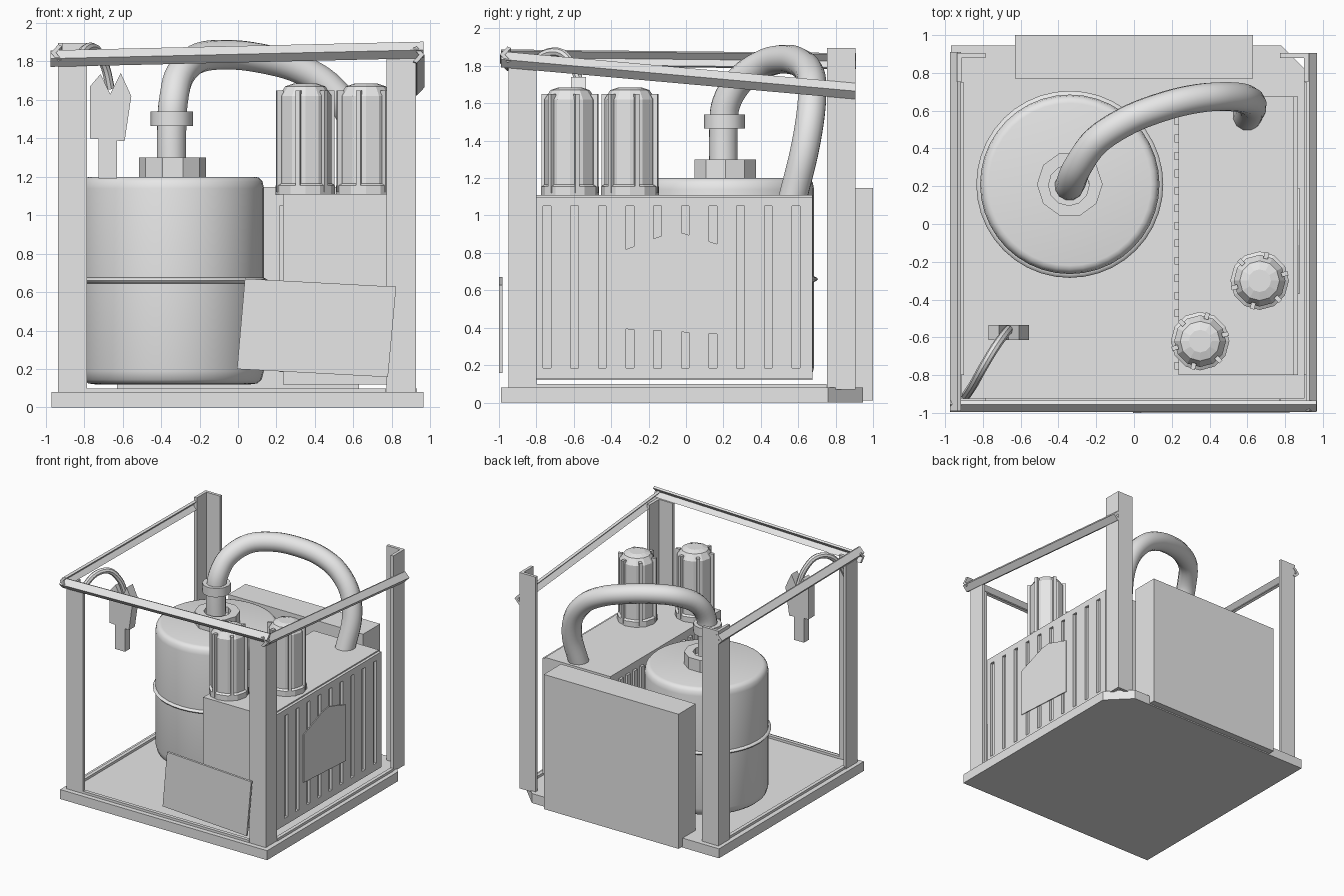
import bpy, bmesh, math
from mathutils import Vector

if "Cube" in bpy.data.objects:
    bpy.data.objects.remove(bpy.data.objects["Cube"])

grey = bpy.data.materials.new("plain grey")
grey.diffuse_color = (0.8, 0.8, 0.8, 1)
grey.use_nodes = True
grey.node_tree.nodes["Principled BSDF"].inputs["Base Color"].default_value = grey.diffuse_color


def finish(name, bm, smooth=False):
    bmesh.ops.recalc_face_normals(bm, faces=bm.faces)
    me = bpy.data.meshes.new(name)
    bm.to_mesh(me)
    bm.free()
    ob = bpy.data.objects.new(name, me)
    bpy.context.collection.objects.link(ob)
    me.materials.append(grey)
    if smooth:
        bpy.ops.object.select_all(action='DESELECT')
        ob.select_set(True)
        bpy.context.view_layer.objects.active = ob
        bpy.ops.object.shade_smooth_by_angle(angle=math.radians(35))
    return ob


def add_prism(bm, start, end):
    """Join two matching outlines into a closed solid."""
    a = [bm.verts.new(p) for p in start]
    b = [bm.verts.new(p) for p in end]
    n = len(a)
    bm.faces.new(a)
    bm.faces.new(b)
    for i in range(n):
        bm.faces.new((a[i], a[(i + 1) % n], b[(i + 1) % n], b[i]))


def prism(name, pts, axis, lo, hi):
    place = {'x': lambda u, v, w: (w, u, v), 'y': lambda u, v, w: (u, w, v),
             'z': lambda u, v, w: (u, v, w)}[axis]
    bm = bmesh.new()
    add_prism(bm, [place(u, v, lo) for u, v in pts], [place(u, v, hi) for u, v in pts])
    return finish(name, bm)


def boxes(name, items):
    bm = bmesh.new()
    for x0, x1, y0, y1, z0, z1 in items:
        ring = [(x0, y0), (x1, y0), (x1, y1), (x0, y1)]
        add_prism(bm, [(x, y, z0) for x, y in ring], [(x, y, z1) for x, y in ring])
    return finish(name, bm)


def lathe(name, profile, cx, cy, sides, smooth=False):
    """Revolve (radius, height) points about a vertical axis."""
    bm = bmesh.new()
    rings = []
    for r, z in profile:
        rings.append([bm.verts.new((cx + r * math.cos(2 * math.pi * i / sides),
                                    cy + r * math.sin(2 * math.pi * i / sides), z))
                      for i in range(sides)])
    for a, b in zip(rings, rings[1:]):
        for i in range(sides):
            j = (i + 1) % sides
            bm.faces.new((a[i], a[j], b[j], b[i]))
    bm.faces.new(rings[0])
    bm.faces.new(rings[-1])
    return finish(name, bm, smooth)


def tube(name, path, radius, sides=12, steps=5):
    """Sweep a circle along a smooth path."""
    p = [Vector(q) for q in path]
    p = [2 * p[0] - p[1]] + p + [2 * p[-1] - p[-2]]
    pts = []
    for i in range(1, len(p) - 2):
        a, b, c, d = p[i - 1:i + 3]
        for s in range(steps):
            t = s / steps
            pts.append(0.5 * (2 * b + (c - a) * t + (2 * a - 5 * b + 4 * c - d) * t * t
                              + (3 * b - a - 3 * c + d) * t ** 3))
    pts.append(p[-2])
    bm = bmesh.new()
    rings = []
    normal = Vector((1, 0.3, 0))
    for i, q in enumerate(pts):
        tan = (pts[min(i + 1, len(pts) - 1)] - pts[max(i - 1, 0)]).normalized()
        normal = (normal - tan * normal.dot(tan)).normalized()
        side = tan.cross(normal)
        rings.append([bm.verts.new(q + radius * (math.cos(2 * math.pi * k / sides) * normal
                                                 + math.sin(2 * math.pi * k / sides) * side))
                      for k in range(sides)])
    for a, b in zip(rings, rings[1:]):
        for k in range(sides):
            m = (k + 1) % sides
            bm.faces.new((a[k], a[m], b[m], b[k]))
    bm.faces.new(rings[0])
    bm.faces.new(rings[-1])
    return finish(name, bm, True)


# Base slab with one clipped corner, and low strips inside its edges
prism("base", [(-.97, -.99), (.965, -.99), (.965, .76), (.78, .945), (-.97, .945)], 'z', 0, .08)
boxes("base_strips", [(-.79, .77, -.95, -.92, .08, .1), (-.93, -.90, -.8, .75, .08, .1),
                      (.90, .93, -.8, .75, .08, .1)])

# Corner posts of angle section
for name, sx, sy, top in (("front_left", -1, -1, 1.80), ("front_right", 1, -1, 1.82),
                          ("back_left", -1, 1, 1.895), ("back_right", 1, 1, 1.895)):
    cx, cy = sx * (.937 if sx < 0 else .925), (-.95 if sy < 0 else .905)
    w, t = .152, .025
    shape = [(0, 0), (w, 0), (w, t), (t, t), (t, w), (0, w)]
    prism(name + "_post", [(cx - sx * u, cy - sy * v) for u, v in shape], 'z', .07, top)


# Top rails: angle section with its ridge facing outward
def rail(name, start, end, out):
    out = Vector(out)
    shape = [(.04, 0), (0, .043), (-.02, .035), (.012, 0), (-.02, -.035), (0, -.043)]
    bm = bmesh.new()
    add_prism(bm, *[[Vector(e) + out * o + Vector((0, 0, h)) for o, h in shape]
                    for e in (start, end)])
    finish(name, bm)


rail("front_rail", (-.975, -.955, 1.815), (.965, -.955, 1.86), (0, -1, 0))
rail("left_rail", (-.935, -.99, 1.845), (-.935, .91, 1.825), (-1, 0, 0))
rail("right_rail", (.93, -.99, 1.835), (.93, .905, 1.665), (1, 0, 0))

# Round tank with rounded rims, a middle band and a faceted neck
TX, TY = -.34, .21
lathe("tank", [(.40, .12), (.44, .125), (.463, .145), (.475, .19), (.475, 1.14),
               (.468, 1.175), (.45, 1.195), (.43, 1.2)], TX, TY, 40, True)
lathe("tank_band", [(.475, .645), (.49, .652), (.495, .66), (.49, .668), (.475, .675)],
      TX, TY, 40, True)
lathe("tank_neck", [(.174, 1.19), (.174, 1.3), (.105, 1.3), (.105, 1.25)], TX, TY, 10)

# Bent pipe from tank to housing, with a collar
tube("pipe", [(-.345, .2, 1.22), (-.345, .2, 1.45), (-.335, .215, 1.6), (-.30, .30, 1.735),
              (-.20, .44, 1.82), (-.03, .55, 1.835), (.15, .62, 1.81), (.31, .66, 1.765),
              (.46, .675, 1.68), (.58, .665, 1.53), (.625, .63, 1.33), (.60, .57, 1.09)],
     .078)
lathe("pipe_collar", [(.08, 1.465), (.11, 1.465), (.11, 1.54), (.08, 1.54)],
      -.345, .205, 12, True)

# Machine housing with a slotted panel on the right and ribs on the left
boxes("housing", [(.235, .845, -.80, .675, .12, 1.11)])
edges = [-.80]
for i in range(10):
    c = -.744 + .148 * i
    edges += [c - .021, c + .021]
edges.append(.675)
slats = [(.84, .868, edges[i], edges[i + 1], .185, 1.05) for i in range(0, len(edges), 2)]
boxes("slotted_panel", slats + [(.84, .868, -.80, .675, .125, .185),
                                (.84, .868, -.80, .675, 1.05, 1.10)])
boxes("left_ribs", [(.215, .24, y0, y0 + .04, .185, 1.05)
                    for y0 in [-.77 + .0925 * i for i in range(16)]])
prism("side_plate", [(-.37, .80), (-.11, .90), (-.03, .91), (.19, .84), (.19, .365), (-.37, .395)],
      'x', .867, .875)

# Canisters on the housing, each with a flange, sloped cap and straps
for n, (cx, cy) in enumerate([(.35, -.62), (.665, -.30)], 1):
    lathe(f"canister_{n}", [(.155, 1.105), (.155, 1.155), (.137, 1.165), (.137, 1.62),
                            (.105, 1.67), (.06, 1.685)], cx, cy, 12)
    bm = bmesh.new()
    for k in range(6):
        a = math.radians(15 + 60 * k)
        d, s = Vector((math.cos(a), math.sin(a), 0)), Vector((-math.sin(a), math.cos(a), 0))
        ring = [Vector((cx, cy, 0)) + d * r + s * w
                for r, w in ((.12, -.012), (.155, -.012), (.155, .012), (.12, .012))]
        add_prism(bm, [p + Vector((0, 0, 1.12)) for p in ring],
                  [p + Vector((0, 0, 1.65)) for p in ring])
    finish(f"canister_straps_{n}", bm)

# Large box at the back
boxes("back_box", [(-.63, .63, .77, 1.0, .01, 1.148)])

# Tilted sign at the front
prism("front_sign", [(.036, .67), (.823, .628), (.78, .158), (-.005, .2)], 'y', -1.0, -.982)

# Hanging notched plug with its stem and cable
prism("plug_body", [(-.77, 1.40), (-.77, 1.67), (-.715, 1.735), (-.665, 1.63), (-.61, 1.74),
                    (-.555, 1.62), (-.59, 1.385)], 'y', -.615, -.535)
boxes("plug_stem", [(-.725, -.63, -.61, -.54, 1.19, 1.40)])
tube("plug_cable", [(-.665, -.56, 1.66), (-.69, -.59, 1.77), (-.74, -.66, 1.865),
                    (-.80, -.76, 1.86), (-.85, -.85, 1.76), (-.89, -.91, 1.6)], .024, 8, 4)
